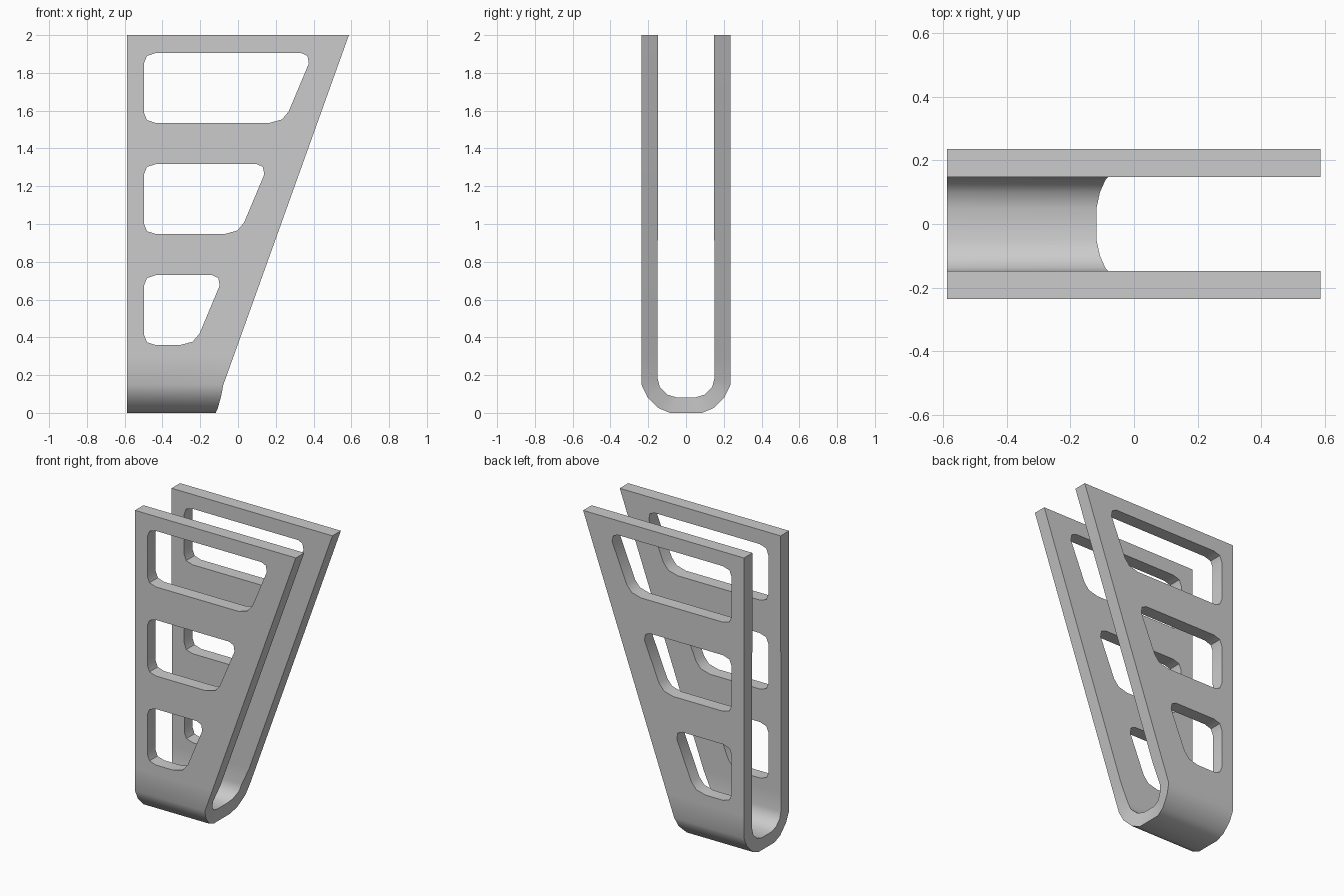
import bpy, bmesh

cube = bpy.data.objects.get("Cube")
if cube:
    bpy.data.objects.remove(cube, do_unlink=True)

grey = bpy.data.materials.new("plain grey")
grey.use_nodes = True
colour = (0.6, 0.6, 0.6, 1)
grey.diffuse_color = colour
grey.node_tree.nodes["Principled BSDF"].inputs["Base Color"].default_value = colour

LEFT = -0.588


def add_object(name, bm):
    bmesh.ops.recalc_face_normals(bm, faces=bm.faces)
    mesh = bpy.data.meshes.new(name)
    bm.to_mesh(mesh)
    bm.free()
    mesh.materials.append(grey)
    obj = bpy.data.objects.new(name, mesh)
    bpy.context.collection.objects.link(obj)
    return obj


def slant(z):
    return 0.587 - 0.359 * (2 - z)


# Half of the U section: outer y, z, inner y, z, and the x of the sloping edge
half = [
    (0.235, 2.0, 0.147, 2.0, slant(2.0)),
    (0.235, 0.3, 0.151, 0.3, slant(0.3)),
    (0.235, 0.148, 0.15, 0.18, -0.078),
    (0.205, 0.085, 0.138, 0.135, -0.09),
    (0.145, 0.025, 0.10, 0.097, -0.107),
    (0.085, 0.0, 0.05, 0.082, -0.118),
]
rows = half + [(-a, b, -c, d, x) for a, b, c, d, x in reversed(half)]

# Bent U-shaped strip, with both walls sloping along the right edge
bm = bmesh.new()
rings = []
for i, (oy, oz, iy, iz, x) in enumerate(rows):
    straight = i in (0, 1, len(rows) - 2, len(rows) - 1)
    corners = [(LEFT, oy, oz), (x, oy, oz),
               (slant(iz) if straight else x, iy, iz), (LEFT, iy, iz)]
    rings.append([bm.verts.new(c) for c in corners])
for a, b in zip(rings, rings[1:]):
    for k in range(4):
        n = (k + 1) % 4
        bm.faces.new((a[k], a[n], b[n], b[k]))
bm.faces.new(rings[0])
bm.faces.new(rings[-1])
bracket = add_object("u_bracket", bm)

# Three windows through both walls, each narrower than the one above
cutters = []
for i in range(3):
    s, top, low = -0.236 * i, 1.905 - 0.588 * i, 1.535 - 0.588 * i
    outline = [
        (-0.498, top - 0.055), (-0.482, top - 0.015), (-0.435, top),
        (0.335 + s, top), (0.368 + s, top - 0.015), (0.375 + s, top - 0.055),
        (0.268 + s, low + 0.06), (0.232 + s, low + 0.018), (0.165 + s, low),
        (-0.435, low), (-0.482, low + 0.015), (-0.498, low + 0.055),
    ]
    bm = bmesh.new()
    face = bm.faces.new([bm.verts.new((x, -0.4, z)) for x, z in outline])
    grown = bmesh.ops.extrude_face_region(bm, geom=[face])["geom"]
    bmesh.ops.translate(bm, vec=(0, 0.8, 0),
                        verts=[v for v in grown if isinstance(v, bmesh.types.BMVert)])
    cutter = add_object("window_cutter", bm)
    cutter.hide_render = True
    cutters.append(cutter)
    mod = bracket.modifiers.new("window", "BOOLEAN")
    mod.operation = "DIFFERENCE"
    mod.solver = "EXACT"
    mod.object = cutter

# Bake the windows and drop the cutters
bpy.context.view_layer.update()
evaluated = bracket.evaluated_get(bpy.context.evaluated_depsgraph_get())
bracket_mesh = bpy.data.meshes.new_from_object(evaluated)
bracket.modifiers.clear()
bracket.data = bracket_mesh
for cutter in cutters:
    bpy.data.objects.remove(cutter, do_unlink=True)

# Soft bend and window corners, crisp rims
bpy.ops.object.select_all(action="DESELECT")
bracket.select_set(True)
bpy.context.view_layer.objects.active = bracket
bpy.ops.object.shade_smooth_by_angle(angle=0.8)
